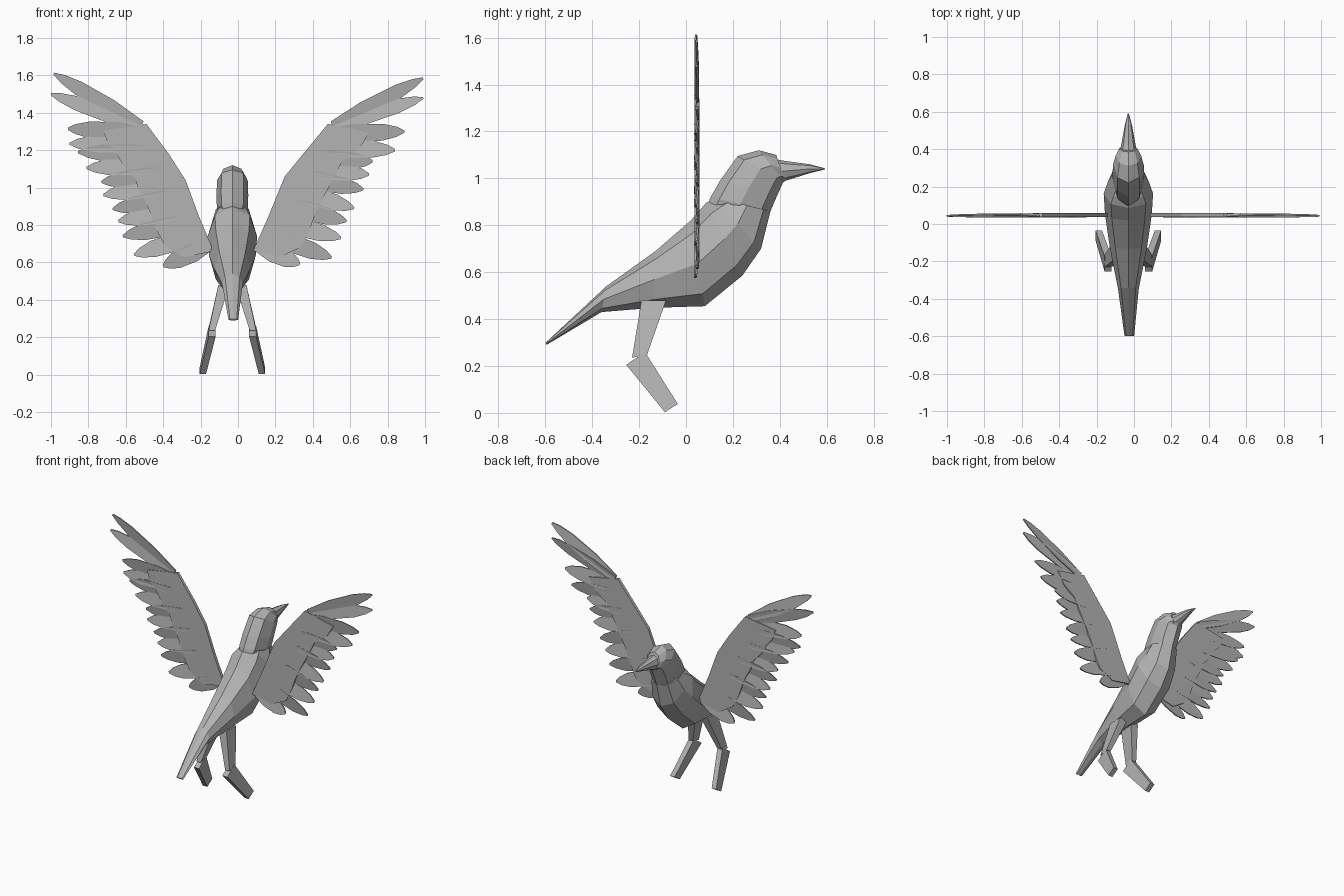
import bpy, bmesh, math
from mathutils import Vector

if "Cube" in bpy.data.objects:
    bpy.data.objects.remove(bpy.data.objects["Cube"])

CX = -0.03  # body centre line
grey = bpy.data.materials.new("plain grey")
grey.diffuse_color = (0.45, 0.45, 0.45, 1)
grey.use_nodes = True
grey.node_tree.nodes["Principled BSDF"].inputs["Base Color"].default_value = grey.diffuse_color


def finish(name, bm):
    bmesh.ops.recalc_face_normals(bm, faces=bm.faces)
    me = bpy.data.meshes.new(name)
    bm.to_mesh(me)
    bm.free()
    me.materials.append(grey)
    ob = bpy.data.objects.new(name, me)
    bpy.context.collection.objects.link(ob)
    return ob


def loft(name, rings, n=8):
    """rings: (centre x, half width, top y, top z, bottom y, bottom z)"""
    bm = bmesh.new()
    k, off = (math.sqrt(2), math.pi / 4) if n == 4 else (1, 0)
    rows = []
    for cx, hw, ty, tz, by, bz in rings:
        top, bot = Vector((cx, ty, tz)), Vector((cx, by, bz))
        mid, half = (top + bot) / 2, (top - bot) / 2
        row = []
        for i in range(n):
            a = off + 2 * math.pi * i / n
            row.append(bm.verts.new(mid + half * k * math.sin(a)
                                    + Vector((hw * k * math.cos(a), 0, 0))))
        rows.append(row)
    for a, b in zip(rows, rows[1:]):
        for i in range(n):
            j = (i + 1) % n
            bm.faces.new((a[i], a[j], b[j], b[i]))
    bm.faces.new(rows[0])
    bm.faces.new(rows[-1])
    return finish(name, bm)


def plate(bm, outline, t):
    """thin slab from an outline in the wing plane"""
    d = Vector((0, t / 2, 0))
    f = [bm.verts.new(p - d) for p in outline]
    b = [bm.verts.new(p + d) for p in outline]
    bm.faces.new(f)
    bm.faces.new(b[::-1])
    for i in range(len(f)):
        j = (i + 1) % len(f)
        bm.faces.new((f[i], f[j], b[j], b[i]))


# body with tail
loft("body", [
    (-0.025, 0.026, -0.6, 0.298, -0.595, 0.29),
    (CX, 0.055, -0.34, 0.54, -0.36, 0.43),
    (CX, 0.098, -0.13, 0.69, -0.14, 0.448),
    (CX, 0.125, 0.02, 0.82, 0.08, 0.455),
    (CX, 0.132, 0.085, 0.895, 0.24, 0.585),
    (CX, 0.112, 0.12, 0.91, 0.32, 0.70),
    (CX, 0.088, 0.16, 0.91, 0.36, 0.86)])

# head
loft("head", [
    (CX, 0.07, 0.09, 0.885, 0.34, 0.84),
    (CX, 0.083, 0.105, 0.92, 0.36, 0.86),
    (CX, 0.085, 0.145, 0.99, 0.39, 0.93),
    (CX, 0.082, 0.22, 1.095, 0.415, 0.985),
    (CX, 0.068, 0.31, 1.12, 0.42, 0.99),
    (CX, 0.048, 0.385, 1.10, 0.422, 0.99)])

# beak
loft("beak", [
    (CX, 0.045, 0.38, 1.082, 0.41, 0.98),
    (CX, 0.038, 0.425, 1.074, 0.425, 0.99),
    (CX, 0.02, 0.53, 1.06, 0.52, 1.02),
    (CX, 0.003, 0.592, 1.043, 0.592, 1.038)], 8)

# legs
for side, s in (("left", -1), ("right", 1)):
    loft(side + "_thigh", [
        (CX + s * 0.045, 0.03, -0.19, 0.48, -0.085, 0.48),
        (CX + s * 0.11, 0.017, -0.23, 0.235, -0.165, 0.25)], 4)
    loft(side + "_shank", [
        (CX + s * 0.108, 0.019, -0.255, 0.205, -0.175, 0.26),
        (CX + s * 0.158, 0.017, -0.09, 0.003, -0.035, 0.038)], 4)

# wings: leading edge and feather tips (x, z), outer to inner
edges = {
    "left": [(-0.49, 1.34), (-0.37, 1.18), (-0.28, 1.04), (-0.21, 0.85), (-0.13, 0.66)],
    "right": [(0.48, 1.34), (0.34, 1.17), (0.25, 1.06), (0.16, 0.84), (0.08, 0.66)]}
tips = {
    "left": [(-0.985, 1.61), (-1.0, 1.5), (-0.91, 1.315), (-0.9, 1.235), (-0.855, 1.19),
             (-0.81, 1.105), (-0.73, 1.03), (-0.72, 0.96), (-0.67, 0.885), (-0.64, 0.82),
             (-0.615, 0.74), (-0.555, 0.64), (-0.4, 0.58)],
    "right": [(0.99, 1.585), (0.99, 1.48), (0.89, 1.3), (0.84, 1.2), (0.72, 1.14),
              (0.70, 1.07), (0.67, 0.99), (0.62, 0.89), (0.58, 0.82),
              (0.55, 0.73), (0.50, 0.625), (0.33, 0.59)]}


def along(pts, t):
    f = t * (len(pts) - 1)
    i = min(int(f), len(pts) - 2)
    return pts[i].lerp(pts[i + 1], f - i)


for side in edges:
    edge = [Vector((x, 0.048, z)) for x, z in edges[side]]
    ends = [Vector((x, 0.044, z)) for x, z in tips[side]]
    n = len(ends)
    mids = []
    bm = bmesh.new()
    for i, tip in enumerate(ends):
        t = max(0, (i - 1.5) / (n - 2.5)) * 0.93
        base = along(edge, t)
        d = (tip - base).normalized()
        up = Vector((0, 0, 1)) - d * d.z
        up = up.normalized()
        base = base + d * 0.02 - up * 0.02
        up.y = 0.14 * (1 if i % 2 else -1)  # slight twist
        w = 0.085 if i < 2 else 0.1
        prof = [(0, 0.3), (0.35, 0.5), (0.72, 0.45), (0.9, 0.27), (1, 0.06)]
        pts = [base.lerp(tip, f) + up * w * h for f, h in prof]
        pts += [base.lerp(tip, f) - up * w * h for f, h in reversed(prof)]
        plate(bm, pts, 0.008)
        if i > 1:
            mids.append(base.lerp(tip, 0.55))
    finish(side + "_feathers", bm)

    # covert panel behind the leading edge
    bm = bmesh.new()
    plate(bm, edge + mids[::-1], 0.02)
    finish(side + "_wing_panel", bm)
